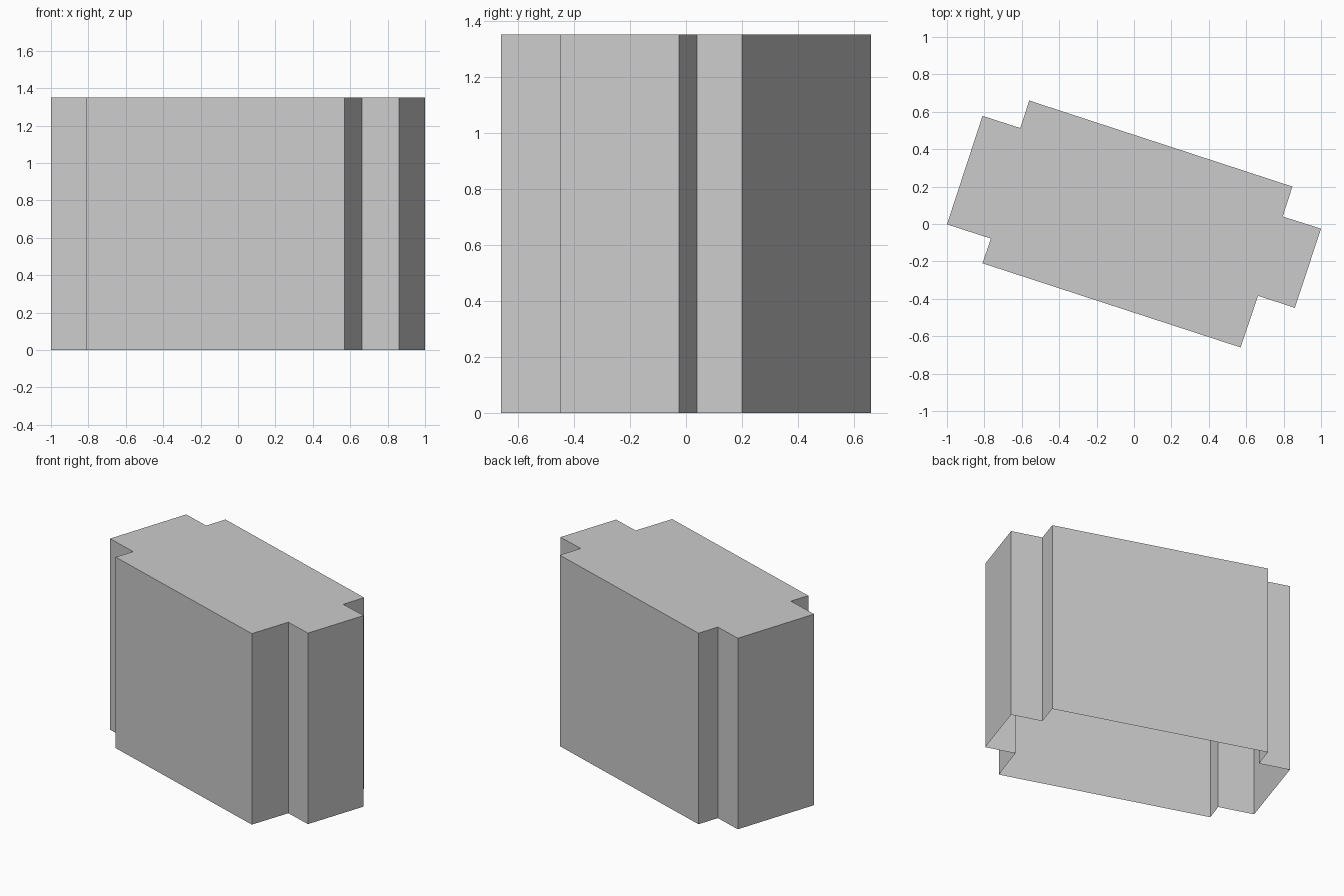
import bpy
import bmesh

if "Cube" in bpy.data.objects:
    bpy.data.objects.remove(bpy.data.objects["Cube"])

HEIGHT = 1.35

# Footprint, counter-clockwise seen from above
FOOTPRINT = [
    (-1.0, -0.002), (-0.765, -0.078), (-0.81, -0.21), (0.57, -0.66),
    (0.663, -0.384), (0.86, -0.448), (1.0, -0.025), (0.795, 0.04),
    (0.847, 0.20), (-0.56, 0.66), (-0.608, 0.513), (-0.81, 0.578),
]

# Single-skin block: flat roof and walls, open underneath
bm = bmesh.new()
roof = [bm.verts.new((x, y, HEIGHT)) for x, y in FOOTPRINT]
base = [bm.verts.new((x, y, 0)) for x, y in FOOTPRINT]
bm.faces.new(roof)
for i in range(len(FOOTPRINT)):
    j = (i + 1) % len(FOOTPRINT)
    bm.faces.new((base[i], base[j], roof[j], roof[i]))

mesh = bpy.data.meshes.new("building_block")
bm.to_mesh(mesh)
bm.free()
building = bpy.data.objects.new("building_block", mesh)
bpy.context.collection.objects.link(building)
